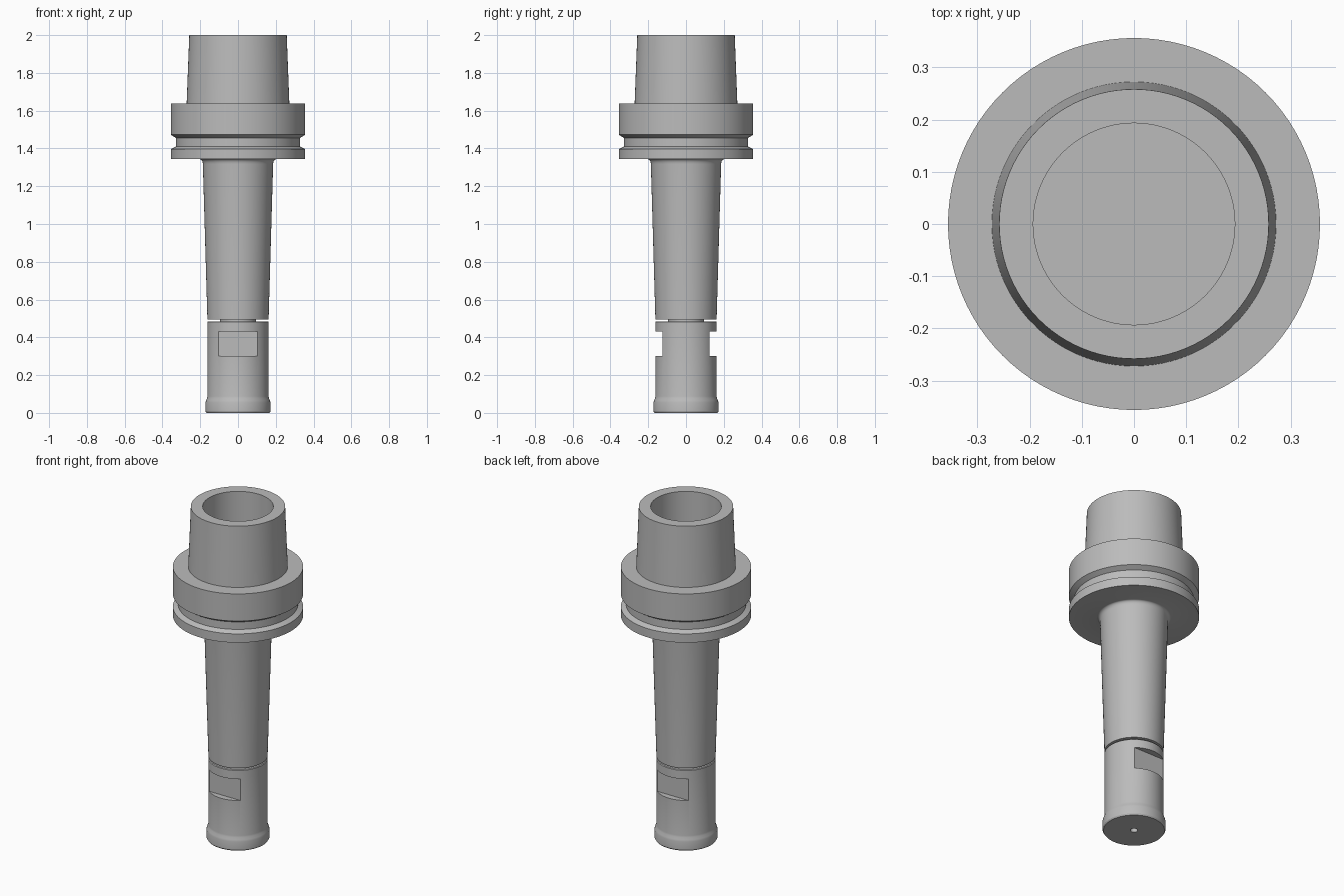
import bpy, bmesh, math
from mathutils import Matrix

cube = bpy.data.objects.get("Cube")
if cube:
    bpy.data.objects.remove(cube, do_unlink=True)

steel = bpy.data.materials.new("steel grey")
steel.use_nodes = True
GREY = (0.5, 0.5, 0.5, 1)
steel.diffuse_color = GREY
steel.node_tree.nodes["Principled BSDF"].inputs["Base Color"].default_value = GREY


def add_object(name, bm):
    bmesh.ops.recalc_face_normals(bm, faces=bm.faces)
    mesh = bpy.data.meshes.new(name)
    bm.to_mesh(mesh)
    bm.free()
    mesh.materials.append(steel)
    obj = bpy.data.objects.new(name, mesh)
    bpy.context.collection.objects.link(obj)
    return obj


def lathe(name, profile, steps=96):
    """Revolve (radius, height) points, starting and ending on the axis."""
    bm = bmesh.new()
    verts = [bm.verts.new((r, 0, z)) for r, z in profile]
    edges = [bm.edges.new(pair) for pair in zip(verts, verts[1:])]
    bmesh.ops.spin(bm, geom=verts + edges, cent=(0, 0, 0), axis=(0, 0, 1),
                   angle=math.tau, steps=steps, use_duplicate=False)
    bmesh.ops.remove_doubles(bm, verts=bm.verts, dist=1e-5)
    return add_object(name, bm)


def activate(obj):
    bpy.ops.object.select_all(action='DESELECT')
    obj.select_set(True)
    bpy.context.view_layer.objects.active = obj


# Fillet where the tapered shank meets the flange underside
fillet = [(0.202 - 0.016 * math.sin(a), 1.343 - 0.026 * (1 - math.cos(a)))
          for a in (math.pi / 2 * i / 5 for i in range(6))]

# Holder body: hollow cone, grooved flange, long tapered shank, thin neck
holder_body = lathe("holder_body", [
    (0, 1.6), (0.193, 1.6), (0.193, 2), (0.258, 2), (0.272, 1.637),
    (0.356, 1.637), (0.356, 1.473), (0.328, 1.455), (0.328, 1.41),
    (0.356, 1.396), (0.356, 1.343), *fillet,
    (0.162, 0.495), (0.095, 0.495), (0.095, 0.46), (0, 0.46)])

# Clamping sleeve: plain cylinder with a rounded foot collar and centre hole
sleeve = lathe("clamping_sleeve", [
    (0, 0.485), (0.158, 0.485), (0.162, 0.481), (0.162, 0.088),
    (0.164, 0.078), (0.169, 0.066), (0.172, 0.055), (0.172, 0.008),
    (0.167, 0), (0.02, 0), (0.02, 0.1), (0, 0.1)])

# Wrench flats milled into the front and back of the sleeve
for side in (-1, 1):
    bm = bmesh.new()
    bmesh.ops.create_cube(bm, size=1, matrix=Matrix.Translation((0, side * 0.225, 0.365))
                          @ Matrix.Diagonal((0.5, 0.2, 0.13, 1)))
    cutter = add_object("flat_cutter", bm)
    cutter.hide_render = True
    cut = sleeve.modifiers.new("wrench_flat", 'BOOLEAN')
    cut.operation = 'DIFFERENCE'
    cut.solver = 'EXACT'
    cut.object = cutter
    activate(sleeve)
    bpy.ops.object.modifier_apply(modifier=cut.name)
    bpy.data.objects.remove(cutter, do_unlink=True)

for part in (holder_body, sleeve):
    activate(part)
    bpy.ops.object.shade_smooth_by_angle(angle=math.radians(30))
